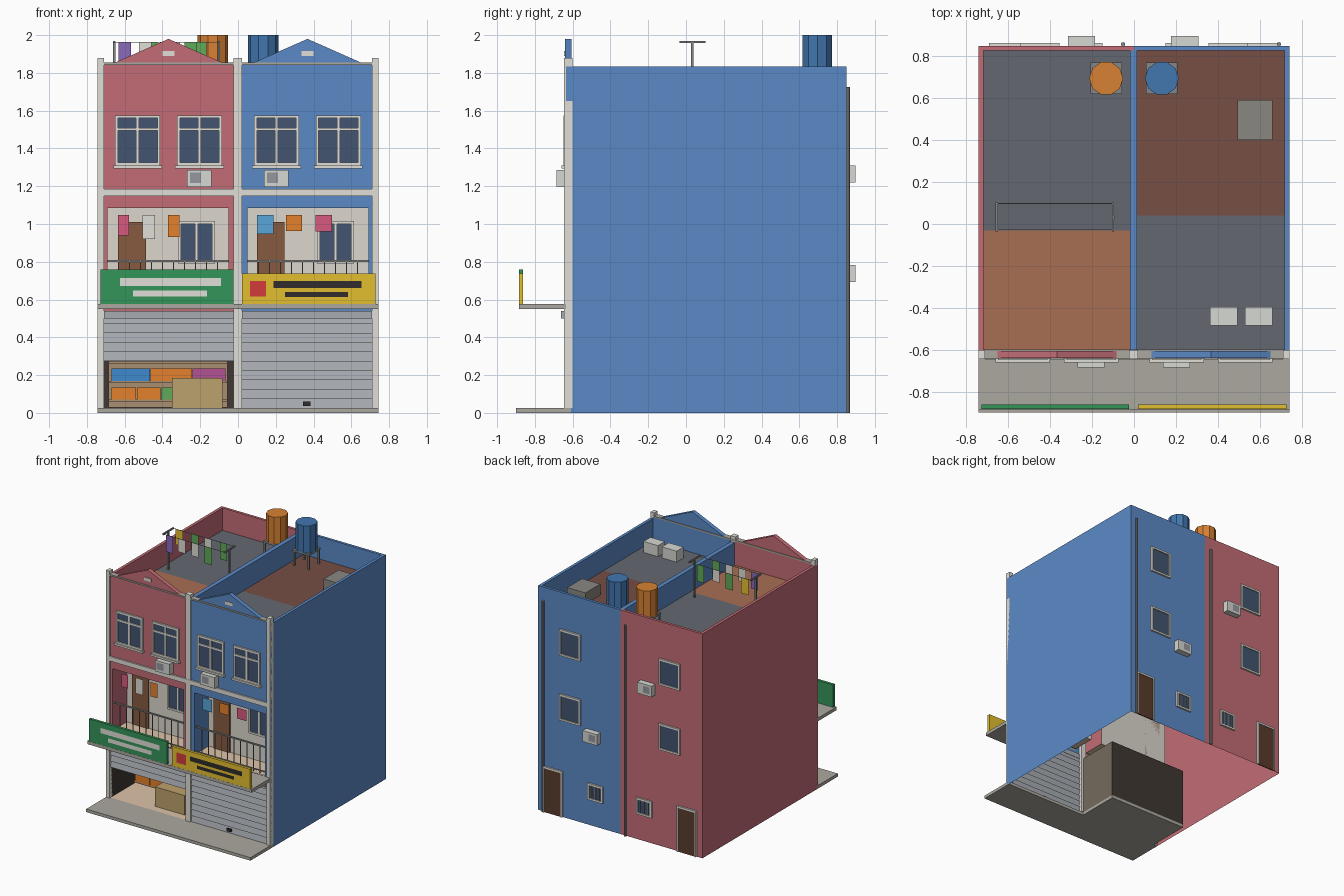
import bpy, bmesh, math
from mathutils import Matrix

if "Cube" in bpy.data.objects:
    bpy.data.objects.remove(bpy.data.objects["Cube"])

def lin(c):
    c = min(1, c * 1.06 / 255)
    return c / 12.92 if c <= 0.04045 else ((c + 0.055) / 1.055) ** 2.4

RGB = dict(pink=(184, 102, 111), blue=(86, 130, 188), trim=(212, 210, 203), cream=(208, 203, 194),
           concrete=(162, 159, 151), steel=(158, 163, 168), dark=(60, 52, 47), tan=(160, 135, 105),
           floor=(208, 184, 158), roof=(94, 98, 105), terracotta=(158, 104, 78), maroon=(112, 74, 65),
           glass=(62, 80, 106), wood=(128, 86, 60), backwood=(84, 56, 42), green=(48, 140, 84),
           yellow=(214, 180, 44), red=(200, 55, 55), black=(45, 42, 40), orange=(216, 122, 42),
           sky=(84, 156, 204), azure=(60, 130, 195), rose=(204, 84, 120), purple=(130, 100, 175),
           magenta=(168, 76, 140), leaf=(90, 160, 85), ac=(202, 204, 198), grille=(140, 143, 150),
           tank_blue=(62, 112, 165), tank_orange=(203, 122, 48), crate=(178, 152, 102), umber=(110, 100, 88),
           metal=(125, 128, 130), hatch=(130, 128, 122), rail=(140, 140, 140))
MATS = {}

def mat(key):
    if key not in MATS:
        MATS[key] = bpy.data.materials.new(key)
        MATS[key].diffuse_color = (*[lin(c) for c in RGB[key]], 1)
    return MATS[key]

def finish(name, bm, color):
    bmesh.ops.recalc_face_normals(bm, faces=bm.faces)
    me = bpy.data.meshes.new(name)
    bm.to_mesh(me)
    bm.free()
    me.materials.append(mat(color))
    ob = bpy.data.objects.new(name, me)
    bpy.context.collection.objects.link(ob)
    return ob

def boxes(name, color, *dims):
    """Each entry: x0, x1, y0, y1, z0, z1. A zero thickness gives a single sheet."""
    bm = bmesh.new()
    for x0, x1, y0, y1, z0, z1 in dims:
        if x0 == x1:
            q = ((x0, y0, z0), (x0, y1, z0), (x0, y1, z1), (x0, y0, z1))
        elif y0 == y1:
            q = ((x0, y0, z0), (x1, y0, z0), (x1, y0, z1), (x0, y0, z1))
        elif z0 == z1:
            q = ((x0, y0, z0), (x1, y0, z0), (x1, y1, z0), (x0, y1, z0))
        else:
            m = Matrix.Translation(((x0 + x1) / 2, (y0 + y1) / 2, (z0 + z1) / 2))
            bmesh.ops.create_cube(bm, size=1, matrix=m @ Matrix.Diagonal((x1 - x0, y1 - y0, z1 - z0, 1)))
            continue
        bm.faces.new([bm.verts.new(p) for p in q])
    return finish(name, bm, color)

def prism(name, color, pts, y0, y1):
    bm = bmesh.new()
    f = bm.faces.new([bm.verts.new((x, y0, z)) for x, z in pts])
    r = bmesh.ops.extrude_face_region(bm, geom=[f])
    bmesh.ops.translate(bm, vec=(0, y1 - y0, 0),
                        verts=[v for v in r['geom'] if isinstance(v, bmesh.types.BMVert)])
    return finish(name, bm, color)

def cyl(name, color, x, y, z0, z1, r, n):
    bm = bmesh.new()
    m = Matrix.Translation((x, y, (z0 + z1) / 2)) @ Matrix.Rotation(math.pi / 2, 4, 'Z')
    bmesh.ops.create_cone(bm, cap_ends=True, segments=n, radius1=r, radius2=r, depth=z1 - z0, matrix=m)
    return finish(name, bm, color)

def window(name, x0, x1, z0, z1, y, d, mullions=1, transom=None, t=0.015, sill=False, bars=0):
    """Frame and glass standing on a wall at y, facing direction d."""
    def yy(p):
        return sorted((y, y + d * p))
    F = yy(0.014)
    parts = [(x0, x0 + t, *F, z0, z1), (x1 - t, x1, *F, z0, z1),
             (x0, x1, *F, z0, z0 + t), (x0, x1, *F, z1 - t, z1)]
    for i in range(mullions):
        c = x0 + (x1 - x0) * (i + 1) / (mullions + 1)
        parts.append((c - 0.008, c + 0.008, *F, z0, z1))
    if transom:
        parts.append((x0, x1, *F, transom - 0.007, transom + 0.007))
    if sill:
        parts.append((x0 - 0.01, x1 + 0.01, *yy(0.025), z0 - 0.015, z0))
    boxes(name + "_frame", "trim", *parts)
    boxes(name + "_glass", "glass", (x0 + t, x1 - t, *yy(0.006), z0 + t, z1 - t))
    if bars:
        boxes(name + "_bars", "metal", *[(c - 0.003, c + 0.003, *yy(0.012), z0, z1) for c in
              [x0 + (x1 - x0) * (i + 1) / (bars + 1) for i in range(bars)]])

def ac_unit(name, x0, z0, y, d):
    boxes(name, "ac", (x0, x0 + 0.13, *sorted((y, y + d * 0.05)), z0, z0 + 0.09))
    g = y + d * 0.0512
    boxes(name + "_grille", "grille", (x0 + 0.015, x0 + 0.075, g, g, z0 + 0.02, z0 + 0.075))

W, YF, YB, TOP, ROOF = 0.743, -0.635, 0.849, 1.833, 1.65

# shared ground, canopy, pilasters and bands
boxes("sidewalk", "concrete", (-W, W, -0.9, -0.61, 0, 0.025))
boxes("canopy", "concrete", (-W, W, -0.885, YF, 0.55, 0.576))
boxes("pilasters", "trim", *[(a, b, -0.645, -0.602, 0.025, 1.88) for a, b in
                             ((-W, -0.71), (-0.025, 0.02), (0.71, W))])
boxes("floor_band", "trim", (-0.71, 0.71, -0.647, YF, 1.148, 1.185))
boxes("cornice", "concrete", (-0.71, 0.71, -0.645, -0.6, 1.843, 1.855))
boxes("party_wall", "blue", (-0.02, 0.015, -0.6, YB - 0.02, ROOF, TOP))

for s, side, wall in ((-1, "left", "pink"), (1, "right", "blue")):
    def mx(a, b):
        return tuple(sorted((s * a, s * b)))
    # shell: sheet walls below the roof, thick parapets above it
    boxes(side + "_walls", wall, (s * W, s * W, YF, YB, 0, ROOF), (*mx(0, W), YB, YB, 0, ROOF))
    boxes(side + "_parapet", wall, (*mx(W - 0.024, W), YF, YB, ROOF, TOP),
          (*mx(0, W - 0.024), YB - 0.022, YB, ROOF, TOP), (*mx(0.02, 0.72), YF, -0.6, ROOF, 1.845))
    boxes(side + "_front_wall", wall, (*mx(0.02, 0.71), YF, YF, 1.085, ROOF),
          (*mx(0.69, 0.72), YF, YF, 0.54, 1.09), (*mx(0.02, 0.05), YF, YF, 0.54, 1.09),
          (*mx(0.02, 0.71), YF, YF, 0.54, 0.578))
    prism(side + "_pediment", wall, [(s * 0.08, 1.853), (s * 0.655, 1.853), (s * 0.368, 1.98)], -0.64, -0.605)
    boxes(side + "_pediment_vent", "trim", (*mx(0.335, 0.4), -0.645, YF, 1.89, 1.915))
    # balcony recess
    boxes(side + "_balcony_floor", "floor", (*mx(0.05, 0.69), YF, -0.45, 0.58, 0.58))
    boxes(side + "_balcony_back", "cream", (*mx(0.05, 0.69), -0.45, -0.45, 0.58, 1.085))
    boxes(side + "_balcony_sides", wall, (s * 0.69, s * 0.69, YF, -0.45, 0.58, 1.085),
          (s * 0.05, s * 0.05, YF, -0.45, 0.58, 1.085))
    boxes(side + "_balcony_ceiling", "cream", (*mx(0.05, 0.69), YF, -0.45, 1.085, 1.085))
    a, b = mx(0.05, 0.69)
    boxes(side + "_railing", "rail", (a, b, -0.626, -0.614, 0.8, 0.81), (a, b, -0.624, -0.616, 0.6, 0.607),
          *[(a + i * 0.0582 - 0.0025, a + i * 0.0582 + 0.0025, -0.6225, -0.6175, 0.58, 0.8) for i in range(1, 11)])
    dx = -0.635 if s < 0 else 0.1
    boxes(side + "_balcony_door", "wood", (dx, dx + 0.147, -0.462, -0.45, 0.582, 1.01))
    wx = -0.318 if s < 0 else 0.418
    window(side + "_balcony_window", wx, wx + 0.195, 0.79, 1.015, -0.45, -1)
    # upper windows and air conditioner
    for i, x in enumerate((0.085, 0.412)):
        window(f"{side}_upper_window_{i}", *mx(x, x + 0.238), 1.31, 1.575, YF, -1, 1, 1.502, sill=True)
    ac_unit(side + "_front_ac", -0.27 if s < 0 else 0.138, 1.197, YF, -1)
    # shutter housing
    boxes(side + "_shutter_housing", "steel", (*mx(0.022, 0.71), -0.663, -0.625, 0.5, 0.54))
    # rear openings
    cx = 0.45 * s
    for i, z in enumerate((0.79, 1.32)):
        window(f"{side}_rear_window_{i}", cx - 0.095, cx + 0.095, z, z + 0.215, YB, 1, 0)
    window(side + "_rear_small_window", *mx(0.15, 0.29), 0.21, 0.345, YB, 1, 0, bars=3)
    a, b = mx(0.53, 0.68)
    boxes(side + "_rear_door", "backwood", (a, b, YB, YB + 0.008, 0, 0.36))
    boxes(side + "_rear_door_frame", "trim", (a - 0.012, a, YB, YB + 0.014, 0, 0.375),
          (b, b + 0.012, YB, YB + 0.014, 0, 0.375), (a, b, YB, YB + 0.014, 0.36, 0.375))
    ac_unit(side + "_rear_ac", -0.315 if s < 0 else 0.177, 1.22 if s < 0 else 0.692, YB - 0.002, 1)
    cyl(side + "_drain_pipe", "metal", -0.052 if s < 0 else 0.692, YB + 0.009, 0, 1.725, 0.01, 8)
    # water tank on stand
    tx, ty = s * 0.133, 0.695
    cyl(side + "_water_tank", "tank_orange" if s < 0 else "tank_blue", tx, ty, 1.78, 2.0, 0.081, 10)
    boxes(side + "_tank_stand", "metal", (tx - 0.075, tx + 0.075, ty - 0.075, ty + 0.075, 1.765, 1.78),
          *[(tx + i * 0.065 - 0.007, tx + i * 0.065 + 0.007, ty + j * 0.065 - 0.007, ty + j * 0.065 + 0.007,
             ROOF, 1.77) for i in (-1, 1) for j in (-1, 1)])

# roof decks
boxes("left_roof_deck", "roof", (-0.72, -0.01, -0.03, 0.828, ROOF, ROOF))
boxes("left_roof_tiles", "terracotta", (-0.72, -0.01, -0.6, -0.03, ROOF, ROOF))
boxes("right_roof_deck", "roof", (0.01, 0.72, -0.6, 0.04, ROOF, ROOF))
boxes("right_roof_tiles", "maroon", (0.01, 0.72, 0.04, 0.828, ROOF, ROOF))
boxes("roof_hatch", "hatch", (0.495, 0.66, 0.4, 0.592, ROOF, ROOF + 0.09))
boxes("roof_ac_units", "ac", (0.362, 0.495, -0.484, -0.395, ROOF, ROOF + 0.09),
      (0.53, 0.66, -0.484, -0.395, ROOF, ROOF + 0.09))

# shutters as a sheet of overlapping slats
def shutter(name, x0, x1, z0, z1):
    n = round((z1 - z0) / 0.05)
    h = (z1 - z0) / n
    path = [p for i in range(n) for p in ((-0.634, z0 + i * h), (-0.623, z0 + (i + 1) * h))]
    bm = bmesh.new()
    rows = [[bm.verts.new((x, y, z)) for x in (x0, x1)] for y, z in path]
    for r, q in zip(rows, rows[1:]):
        bm.faces.new((r[0], r[1], q[1], q[0]))
    finish(name, bm, "steel")
shutter("left_shutter", -0.71, -0.025, 0.275, 0.52)
shutter("right_shutter", 0.02, 0.715, 0.025, 0.52)
boxes("shutter_handle", "black", (0.345, 0.385, -0.642, -0.63, 0.037, 0.06))

# open shop on the left
boxes("shop_foundation", "concrete", (-0.71, 0.0, -0.61, -0.26, 0, 0.024))
boxes("shop_floor", "floor", (-0.71, 0.0, -0.635, -0.26, 0.026, 0.026))
boxes("shop_back", "dark", (-0.71, 0.0, -0.26, -0.26, 0.024, 0.5))
boxes("shop_side_left", "dark", (-0.71, -0.71, -0.62, -0.26, 0.024, 0.5))
boxes("shop_side_right", "umber", (0.0, 0.0, -0.62, -0.26, 0.024, 0.5))
boxes("shop_ceiling", "dark", (-0.71, 0.0, -0.62, -0.26, 0.5, 0.5))
boxes("shelf_unit", "tan", (-0.685, -0.055, -0.285, -0.262, 0.028, 0.45),
      *[(-0.685, -0.055, -0.37, -0.285, z, z + 0.012) for z in (0.058, 0.158, 0.26)])
for i, (c, x0, x1, z) in enumerate((("azure", -0.67, -0.467, 0.17), ("orange", -0.463, -0.243, 0.17),
                                    ("magenta", -0.24, -0.065, 0.17), ("orange", -0.67, -0.54, 0.07),
                                    ("orange", -0.535, -0.41, 0.07), ("leaf", -0.405, -0.24, 0.07))):
    boxes(f"shelf_goods_{i}", c, (x0, x1, -0.375, -0.31, z, z + 0.065))
boxes("shop_counter", "crate", (-0.35, -0.083, -0.57, -0.46, 0.025, 0.185))

# sign boards with plain bars
S, B = (-0.884, -0.862), (-0.8848, -0.8848)
boxes("green_sign", "green", (-0.728, -0.025, *S, 0.575, 0.76))
boxes("green_sign_bars", "trim", (-0.625, -0.09, *B, 0.672, 0.714), (-0.555, -0.163, *B, 0.615, 0.648))
boxes("yellow_sign", "yellow", (0.02, 0.728, *S, 0.575, 0.737))
boxes("yellow_sign_square", "red", (0.063, 0.148, *B, 0.615, 0.698))
boxes("yellow_sign_bars", "black", (0.187, 0.655, *B, 0.66, 0.698), (0.25, 0.582, *B, 0.613, 0.64))

# laundry on balconies: colour, x0, x1, hem height
for i, (c, x0, x1, z) in enumerate((("rose", -0.635, -0.577, 0.94), ("trim", -0.505, -0.44, 0.92),
                                    ("orange", -0.37, -0.31, 0.932), ("sky", 0.1, 0.187, 0.947),
                                    ("orange", 0.255, 0.34, 0.962), ("rose", 0.41, 0.498, 0.96))):
    boxes(f"balcony_cloth_{i}", c, (x0, x1, -0.6, -0.6, z, 1.048))

# rooftop drying rack
boxes("drying_rack", "metal", *[p for x in (-0.655, -0.1) for p in (
    (x - 0.006, x + 0.006, 0.027, 0.039, ROOF, 1.965), (x - 0.005, x + 0.005, -0.035, 0.102, 1.957, 1.969))],
    *[(-0.655, -0.1, y - 0.0015, y + 0.0015, 1.961, 1.964) for y in (-0.028, 0.098)])
for i, (c, x, y, h) in enumerate((("purple", -0.6, -0.028, 0.14), ("trim", -0.49, -0.028, 0.11),
                                  ("trim", -0.37, -0.028, 0.11), ("leaf", -0.25, -0.028, 0.14),
                                  ("yellow", -0.6, 0.098, 0.13), ("leaf", -0.46, 0.098, 0.13),
                                  ("trim", -0.34, 0.098, 0.1), ("leaf", -0.2, 0.098, 0.14))):
    boxes(f"rack_cloth_{i}", c, (x - 0.033, x + 0.033, y, y, 1.965 - h, 1.964))

for m in bpy.data.materials:
    if m.users and not m.is_grease_pencil:
        m.use_nodes = True
        m.node_tree.nodes["Principled BSDF"].inputs["Base Color"].default_value = m.diffuse_color
